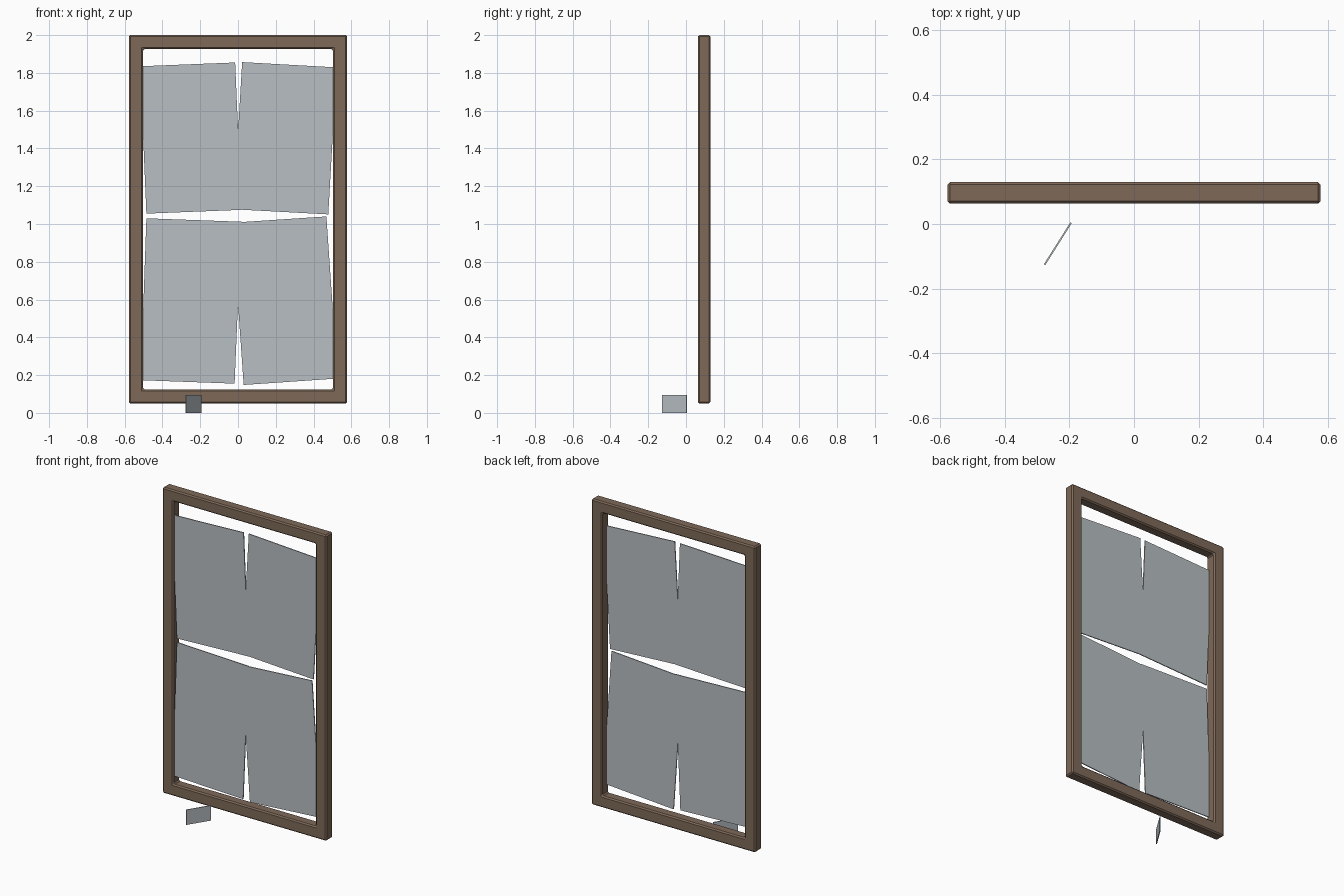
import bpy, bmesh, math
from mathutils import Matrix

if "Cube" in bpy.data.objects:
    bpy.data.objects.remove(bpy.data.objects["Cube"])


def material(name, rgb):
    m = bpy.data.materials.new(name)
    m.diffuse_color = (*rgb, 1)
    m.use_nodes = True
    m.node_tree.nodes["Principled BSDF"].inputs["Base Color"].default_value = m.diffuse_color
    return m


wood = material("brown wood", (0.21, 0.142, 0.098))
glass = material("grey glass", (0.48, 0.52, 0.55))


def add_object(name, bm, mat):
    bmesh.ops.recalc_face_normals(bm, faces=bm.faces)
    mesh = bpy.data.meshes.new(name)
    bm.to_mesh(mesh)
    bm.free()
    mesh.materials.append(mat)
    ob = bpy.data.objects.new(name, mesh)
    bpy.context.collection.objects.link(ob)
    return ob


# Window frame: a rectangular ring pushed back in y, with softened edges
def rectangle(bm, x, low, high, y):
    return [bm.verts.new((px, y, pz))
            for px, pz in ((-x, low), (x, low), (x, high), (-x, high))]


bm = bmesh.new()
front, back = 0.063, 0.13
loops = [rectangle(bm, 0.578, 0.05, 2.0, front),
         rectangle(bm, 0.502, 0.125, 1.927, front),
         rectangle(bm, 0.502, 0.125, 1.927, back),
         rectangle(bm, 0.578, 0.05, 2.0, back)]
for a, b in zip(loops, loops[1:] + loops[:1]):
    for i in range(4):
        j = (i + 1) % 4
        bm.faces.new((a[i], a[j], b[j], b[i]))
frame = add_object("window_frame", bm, wood)
bevel = frame.modifiers.new("soft edges", "BEVEL")
bevel.width = 0.008
bevel.segments = 1
bevel.limit_method = "ANGLE"


# Broken panes: thin, slightly turned plates whose outer corners sit in the frame
def pane(name, corners, y=0.08, thick=0.006):
    bm = bmesh.new()
    face = bm.faces.new([bm.verts.new((x, y - thick / 2, z)) for x, z in corners])
    ext = bmesh.ops.extrude_face_region(bm, geom=[face], use_keep_orig=True)
    verts = [g for g in ext["geom"] if isinstance(g, bmesh.types.BMVert)]
    bmesh.ops.translate(bm, verts=verts, vec=(0, thick, 0))
    return add_object(name, bm, glass)


pane("upper_left_pane", [(-0.485, 1.055), (0.018, 1.075), (-0.015, 1.855), (-0.518, 1.835)])
pane("upper_right_pane", [(-0.024, 1.078), (0.478, 1.051), (0.522, 1.829), (0.022, 1.857)])
pane("lower_left_pane", [(-0.515, 0.173), (-0.018, 0.155), (0.018, 1.012), (-0.485, 1.03)])
pane("lower_right_pane", [(0.03, 0.148), (0.527, 0.182), (0.468, 1.04), (-0.03, 1.007)])

# Fallen shard: a small upright plate in front of the frame
bm = bmesh.new()
bmesh.ops.create_cube(bm, size=1, matrix=Matrix.Translation((-0.236, -0.061, 0.048))
                      @ Matrix.Rotation(math.atan2(0.13, 0.082), 4, "Z")
                      @ Matrix.Diagonal((0.154, 0.005, 0.096, 1)))
add_object("fallen_shard", bm, glass)
